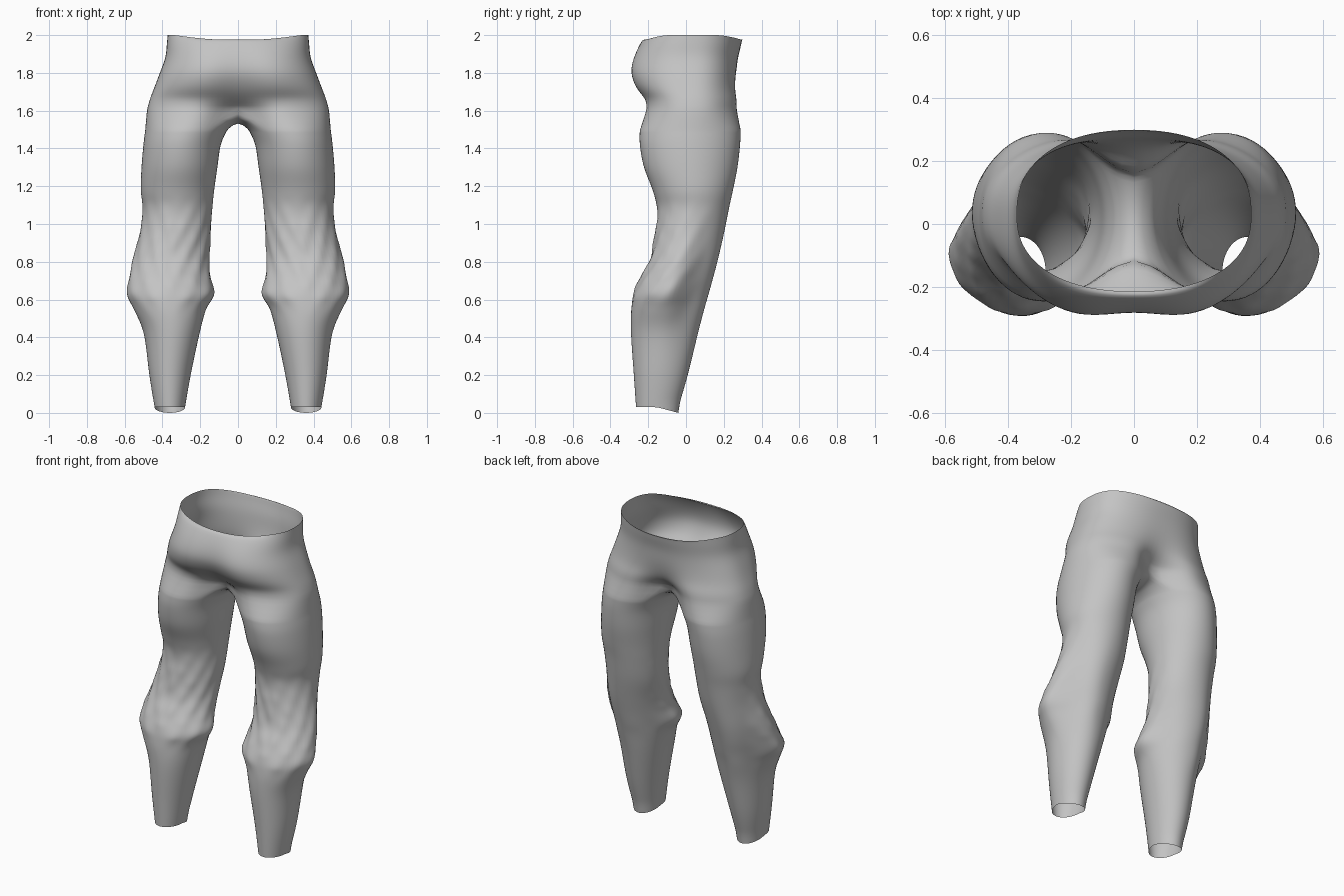
import bpy, bmesh
from math import sin, cos, pi, exp, radians

cube = bpy.data.objects.get("Cube")
if cube:
    bpy.data.objects.remove(cube, do_unlink=True)

SIDES = 32      # points around a leg
OUTER = 25      # of these, points shared with the half hip

# Hip levels: z, half width, front y, back y, centre front y, centre back y
HIP = [
    (2.00, .373, -.215, .300, -.215, .300),
    (1.95, .378, -.255, .293, -.245, .293),
    (1.88, .385, -.298, .280, -.273, .275),
    (1.80, .415, -.318, .275, -.280, .265),
    (1.72, .445, -.290, .280, -.240, .245),
    (1.66, .468, -.240, .296, -.180, .210),
    (1.60, .484, -.242, .302, -.095, .140),
]

# Leg levels: z, inner x, outer x, front y, back y, inner and outer knee bulge
LEG = [
    (1.50, .055, .492, -.246, .292, 0, 0),
    (1.42, .090, .502, -.246, .288, 0, 0),
    (1.30, .108, .512, -.224, .274, 0, 0),
    (1.18, .125, .516, -.178, .250, 0, 0),
    (1.08, .135, .506, -.155, .228, 0, 0),
    (0.95, .142, .525, -.167, .202, 0, .025),
    (0.82, .148, .560, -.195, .172, .015, .055),
    (0.72, .140, .582, -.243, .146, .030, .075),
    (0.63, .120, .594, -.283, .121, .055, .090),
    (0.55, .166, .556, -.292, .098, .012, .060),
    (0.42, .203, .500, -.292, .064, 0, .012),
    (0.20, .250, .470, -.277, .010, 0, 0),
    (0.03, .280, .442, -.265, -.040, 0, 0),
]


def refine(rows, steps):
    """Smoothly add levels between the given ones."""
    out = []
    for i in range(len(rows) - 1):
        a, b, c, d = (rows[min(max(i + k, 0), len(rows) - 1)] for k in (-1, 0, 1, 2))
        for s in range(steps):
            t = s / steps
            out.append([q + .5 * t * (r - p + t * (2 * p - 5 * q + 4 * r - s3
                        + t * (3 * (q - r) + s3 - p)))
                        for p, q, r, s3 in zip(a, b, c, d)])
    out.append(list(rows[-1]))
    return out


def hip_ring(level, top):
    """Half outline from centre front, round the side, to centre back."""
    z, rx, front, back, mid_front, mid_back = level
    pts = []
    for k in range(OUTER):
        a = -pi / 2 + pi * k / (OUTER - 1)
        x = 0 if k in (0, OUTER - 1) else rx * cos(a) ** .9
        yc = .03
        reach, groove = (front, mid_front) if a < 0 else (back, mid_back)
        y = yc + (reach - yc) * abs(sin(a)) ** .85
        y += (groove - reach) * exp(-(x / .13) ** 2)
        dip = .027 * max(0, 1 - (x / .33) ** 2) if top else 0
        pts.append((x, y, z - dip))
    return pts


def fold(z, a):
    """Diagonal cloth folds gathering at the knee."""
    if not .5 < z < 1.15:
        return 0
    phi = abs((a + pi / 2 + pi) % (2 * pi) - pi)
    fade = sin(pi * (z - .5) / .65) * max(0, cos(phi / 1.45))
    return .013 * fade * (1 - 2 * abs(sin(14 * (z - .42 * phi))))


def leg_ring(level, last):
    z, inner, outer, front, back, bulge_in, bulge_out = level
    cx, cy = (inner + outer) / 2, (front + back) / 2
    pts = []
    for k in range(SIDES):
        a = radians(-135) + 2 * pi * k / SIDES
        f = fold(z, a)
        # The knee bulge fades out behind the leg
        t = min(1, max(0, (sin(a) + .1) / .8))
        bulge = bulge_out if cos(a) > 0 else bulge_in
        half = (outer - inner) / 2 - bulge * t * t * (3 - 2 * t)
        x = cx + (half + f) * cos(a)
        y = cy + ((back - front) / 2 + f) * sin(a)
        drop = .03 * max(0, sin(a)) if last else 0
        pts.append((x, y, z - drop))
    return pts


bm = bmesh.new()


def add(points):
    return [bm.verts.new(p) for p in points]


def bridge(upper, lower, closed):
    n = len(upper)
    for k in range(n if closed else n - 1):
        j = (k + 1) % n
        bm.faces.new((upper[k], lower[k], lower[j], upper[j]))


# Half of the hip
levels = refine(HIP, 2)
rings = [add(hip_ring(lv, i == 0)) for i, lv in enumerate(levels)]
for up, low in zip(rings, rings[1:]):
    bridge(up, low, False)

# Crotch seam, from back to front on the centre line
hem = rings[-1]
y0, y1 = hem[-1].co.y, hem[0].co.y
count = SIDES - OUTER
seam = []
for k in range(count):
    t = (k + 1) / (count + 1)
    seam.append((0, y0 + (y1 - y0) * t, 1.6 - .054 * sin(pi * t)))
previous = hem + add(seam)

# One leg
levels = refine(LEG, 4)
for i, lv in enumerate(levels):
    ring = add(leg_ring(lv, i == len(levels) - 1))
    bridge(previous, ring, True)
    previous = ring

mesh = bpy.data.meshes.new("trousers")
bm.to_mesh(mesh)
bm.free()
mesh.shade_smooth()

trousers = bpy.data.objects.new("trousers", mesh)
bpy.context.collection.objects.link(trousers)

# The other half, then a smooth surface
mirror = trousers.modifiers.new("mirror", 'MIRROR')
mirror.use_axis[0] = True
mirror.merge_threshold = .001
smooth = trousers.modifiers.new("smooth", 'SUBSURF')
smooth.levels = smooth.render_levels = 1

# Cloth colour
cloth = bpy.data.materials.new("grey cloth")
cloth.use_nodes = True
colour = (.55, .55, .55, 1)
cloth.diffuse_color = colour
cloth.node_tree.nodes["Principled BSDF"].inputs["Base Color"].default_value = colour
mesh.materials.append(cloth)
